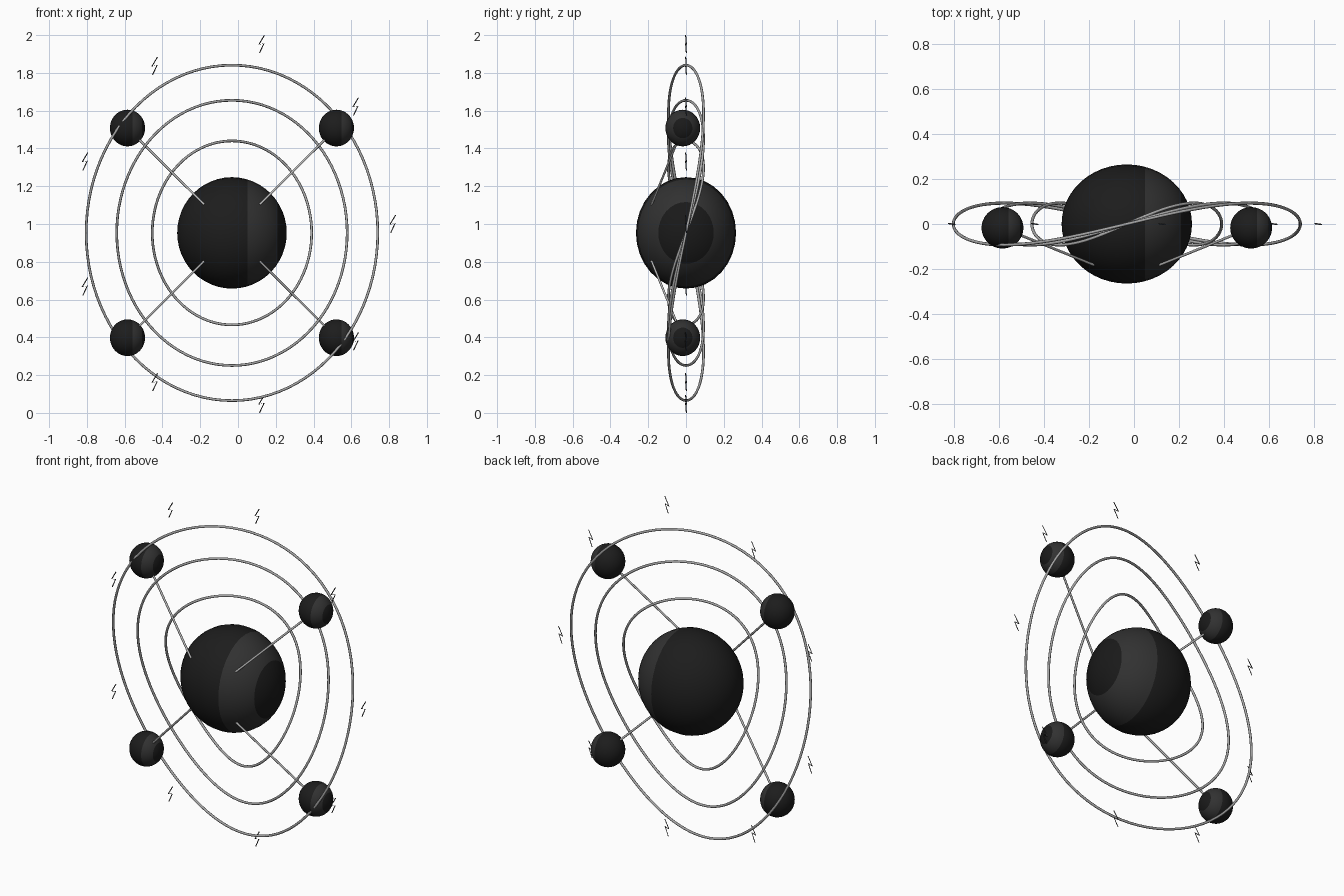
import bpy, bmesh
from math import sin, cos, pi, radians
from mathutils import Vector, Matrix

if "Cube" in bpy.data.objects:
    bpy.data.objects.remove(bpy.data.objects["Cube"], do_unlink=True)


def material(name, value):
    m = bpy.data.materials.new(name)
    m.use_nodes = True
    color = (value, value, value, 1)
    m.diffuse_color = color
    m.node_tree.nodes["Principled BSDF"].inputs["Base Color"].default_value = color
    return m


BODY = material("near black", 0.012)
BAND = material("charcoal", 0.031)
CAP = material("pupil black", 0.010)
RING = material("ring grey", 0.4)
SPOKE = material("spoke grey", 0.5)
BOLT = material("bolt dark grey", 0.07)

CENTRE = Vector((-0.032, 0, 0.953))


def eyeball(name, centre, radii):
    """Ellipsoid with a lighter band and a dark cap facing +x."""
    bm = bmesh.new()
    bmesh.ops.create_uvsphere(bm, u_segments=32, v_segments=24, radius=1,
                              matrix=Matrix.Rotation(pi / 2, 4, 'Y'))
    for x in (0.28, 0.83):
        bmesh.ops.bisect_plane(bm, geom=bm.verts[:] + bm.edges[:] + bm.faces[:],
                               dist=0.0001, plane_co=(x, 0, 0), plane_no=(1, 0, 0))
    for f in bm.faces:
        x = f.calc_center_median().x
        f.material_index = (x > 0.28) + (x > 0.83)
        f.smooth = True
    bmesh.ops.scale(bm, vec=radii, verts=bm.verts)
    mesh = bpy.data.meshes.new(name)
    bm.to_mesh(mesh)
    bm.free()
    for m in (BODY, BAND, CAP):
        mesh.materials.append(m)
    obj = bpy.data.objects.new(name, mesh)
    obj.location = centre
    bpy.context.collection.objects.link(obj)


def tube(name, points, radius, mat, closed=False, sides=8):
    """Round tube swept along a polyline."""
    bm = bmesh.new()
    n = len(points)
    loops = []
    for i, p in enumerate(points):
        before = points[i - 1] if closed or i > 0 else p
        after = points[(i + 1) % n] if closed or i < n - 1 else p
        along = (after - before).normalized()
        u = along.cross(Vector((0, 1, 0))).normalized()
        v = along.cross(u)
        loops.append([bm.verts.new(p + radius * (u * cos(2 * pi * k / sides)
                                                 + v * sin(2 * pi * k / sides)))
                      for k in range(sides)])
    for i in range(n if closed else n - 1):
        a, b = loops[i], loops[(i + 1) % n]
        for k in range(sides):
            j = (k + 1) % sides
            bm.faces.new((a[k], a[j], b[j], b[k])).smooth = sides > 4
    if not closed:
        bm.faces.new(loops[0])
        bm.faces.new(loops[-1])
    bmesh.ops.recalc_face_normals(bm, faces=bm.faces)
    mesh = bpy.data.meshes.new(name)
    bm.to_mesh(mesh)
    bm.free()
    mesh.materials.append(mat)
    bpy.context.collection.objects.link(bpy.data.objects.new(name, mesh))


# Central sphere
eyeball("central_sphere", CENTRE, (0.29, 0.265, 0.295))

# Four satellites, each joined to the centre by a spoke
for side, sx in (("right", -1), ("left", 1)):
    for level, sz in (("lower", -1), ("upper", 1)):
        hub = CENTRE + Vector((0.553 * sx, -0.017, 0.555 * sz))
        foot = CENTRE + Vector((0.147 * sx, -0.182, 0.15 * sz))
        eyeball(f"{level}_{side}_satellite", hub, (0.093, 0.092, 0.097))
        tube(f"{level}_{side}_spoke", [foot, hub], 0.006, SPOKE)

# Three wavy orbit rings
for name, rx, rz in (("inner", 0.422, 0.487), ("middle", 0.61, 0.702), ("outer", 0.772, 0.888)):
    steps = 96
    path = []
    for i in range(steps):
        a = 2 * pi * i / steps
        path.append(CENTRE + Vector((rx * cos(a), 0.093 * sin(2 * a), rz * sin(a))))
    tube(f"{name}_orbit_ring", path, 0.007, RING, closed=True)

# Small zigzag bolts spread around the outside
ZIGZAG = [(0.016, -0.002, 0.047), (-0.014, 0.002, -0.003),
          (0.014, -0.002, 0.004), (-0.01, 0.002, -0.047)]
for i in range(9):
    a = radians(40 * i)
    spot = Vector((CENTRE.x + 0.01 + 0.84 * cos(a), 0, 1 + 0.967 * sin(a)))
    tube(f"bolt_{i + 1}", [spot + Vector(p) for p in ZIGZAG], 0.0028, BOLT, sides=4)
